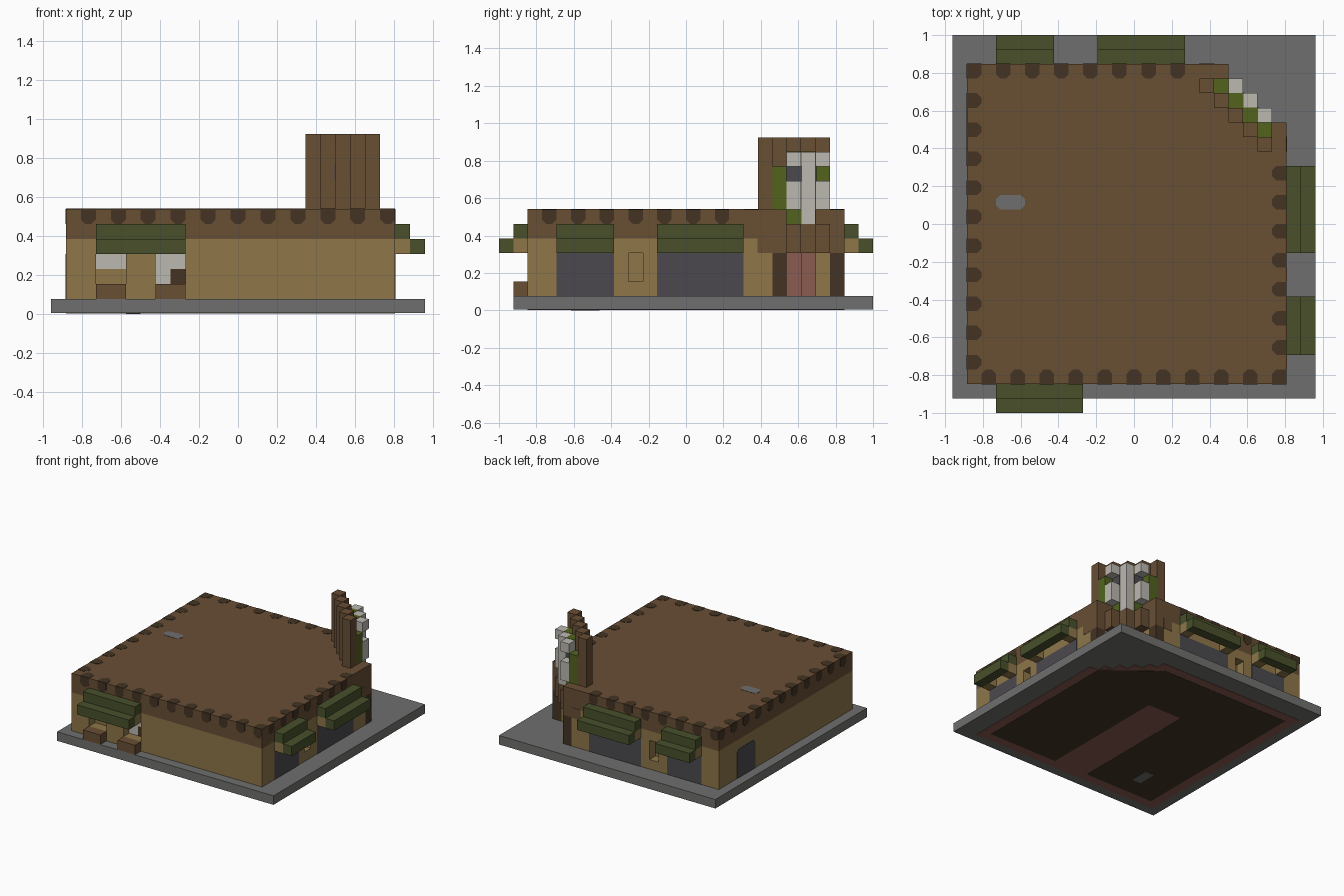
import bpy, bmesh
from mathutils import Vector

cube = bpy.data.objects.get("Cube")
if cube:
    bpy.data.objects.remove(cube, do_unlink=True)

V = 1 / 13      # size of one block
E = 0.03        # plate thickness in blocks


def material(name, rgb):
    lin = [((c / 255 + 0.055) / 1.055) ** 2.4 for c in rgb] + [1]
    m = bpy.data.materials.new(name)
    m.use_nodes = True
    m.diffuse_color = lin
    m.node_tree.nodes["Principled BSDF"].inputs["Base Color"].default_value = lin
    return m


GREY = material("paving grey", (112, 111, 110))
TAN = material("wall tan", (142, 118, 73))
BROWN = material("roof brown", (104, 78, 52))
DARK = material("dark wood", (68, 52, 36))
AWNING = material("awning green", (72, 80, 42))
LEAF = material("bright green", (82, 99, 31))
WHITE = material("off white", (188, 184, 177))
GLASS = material("dark glass", (75, 73, 78))
PINK = material("dusty pink", (139, 92, 80))


def solids(name, parts, mat):
    """One object from several (polygon, extrusion) pairs in block units."""
    bm = bmesh.new()
    for pts, vec in parts:
        face = bm.faces.new([bm.verts.new(p) for p in pts])
        ext = bmesh.ops.extrude_face_region(bm, geom=[face], use_keep_orig=True)
        moved = [g for g in ext["geom"] if isinstance(g, bmesh.types.BMVert)]
        bmesh.ops.translate(bm, verts=moved, vec=Vector(vec))
    bmesh.ops.recalc_face_normals(bm, faces=bm.faces)
    for v in bm.verts:
        v.co = ((v.co.x - 12.5) * V, (v.co.y - 13) * V, v.co.z * V)
    mesh = bpy.data.meshes.new(name)
    bm.to_mesh(mesh)
    bm.free()
    mesh.materials.append(mat)
    obj = bpy.data.objects.new(name, mesh)
    bpy.context.collection.objects.link(obj)
    return obj


def prism(pts, k0, k1):
    return [(x, y, k0) for x, y in pts], (0, 0, k1 - k0)


def box(i0, i1, j0, j1, k0, k1, e=0):
    i0, i1 = sorted((i0, i1))
    j0, j1 = sorted((j0, j1))
    i0, j0, k0, i1, j1, k1 = i0 - e, j0 - e, k0 - e, i1 + e, j1 + e, k1 + e
    return prism([(i0, j0), (i1, j0), (i1, j1), (i0, j1)], k0, k1)


def column(i, j, k0, k1, e=0):
    return box(i, i + 1, j, j + 1, k0, k1, e)


def pair(i, j, k0, k1, e=0):
    """A column and its twin across the diagonal corner."""
    return [column(i, j, k0, k1, e), column(j - 1, i + 1, k0, k1, e)]


def footprint(s):
    """Square plan with one stepped corner."""
    pts = [(1, 2), (23, 2)]
    for i in range(22, s - 24, -1):
        pts += [(i + 1, s - i + 1), (i, s - i + 1)]
    return pts + [(s - 23, 24), (1, 24)]


# Paving slab and floor pattern underneath
solids("paving_slab", [box(0, 25, 1, 26, 0.06, 1)], GREY)
solids("floor_underside", [prism(footprint(40), E, 0.1)], PINK)
carpet = [(2, 3), (10, 3), (10, 17), (14, 17), (14, 3), (22, 3),
          (22, 19), (17, 23), (2, 23)]
solids("floor_carpet", [prism(carpet, 0.01, 0.1)], DARK)
solids("floor_patch", [box(5, 6, 5, 7, 0, 0.1)], GREY)

# Walls with cut niches and serving hatches
walls = solids("walls", [prism(footprint(40), 1, 5)], TAN)
cutter = solids("niche_cutter", [box(22, 24, 9, 10, 2, 4), box(8, 9, 23, 25, 2, 4),
                                 box(3, 5, 1, 3, 2, 4), box(7, 9, 1, 3, 2, 4)], TAN)
cutter.hide_render = True
cut = walls.modifiers.new("niches", 'BOOLEAN')
cut.operation = 'DIFFERENCE'
cut.solver = 'EXACT'
cut.object = cutter
bpy.context.view_layer.objects.active = walls
bpy.ops.object.modifier_apply(modifier=cut.name)
bpy.data.objects.remove(cutter, do_unlink=True)

# Serving hatches: backs, counters
solids("hatch_back_panels", [box(3, 5, 2.9, 3.1, 3, 4), box(7, 9, 2.9, 3.1, 3, 4),
                             box(7, 8, 2.9, 3.1, 2, 3)], WHITE)
solids("hatch_dark_panel", [box(8, 9, 2.9, 3.1, 2, 3)], DARK)
solids("hatch_counters", [box(a, a + 2, 1, 2, 1, 2) for a in (3, 7)], BROWN)

# Roof band
solids("roof_lower_band", [prism(footprint(41), 5, 6)], BROWN)
solids("roof_upper_band", [prism(footprint(40), 6, 7)] + pair(22, 19, 6, 7), BROWN)
patch = [(3.3, 14), (4.7, 14), (5, 14.3), (5, 14.7), (4.7, 15), (3.3, 15),
         (3, 14.7), (3, 14.3)]
solids("roof_patch", [prism(patch, 7, 7 + E)], GREY)

# Corner entrance
solids("entrance_lintel", pair(21, 20, 4, 5) + pair(22, 19, 4, 5)
       + [column(20, 21, 4, 5)] + pair(22, 18, 4, 5, E), BROWN)
solids("entrance_posts", pair(22, 19, 1, 4), DARK)
solids("entrance_door", pair(20, 20, 1, 4, E), PINK)

# Corner sign
solids("sign_pillars", [column(17 + n, 22 - n, 7, 12) for n in range(5)], BROWN)
solids("sign_backing", pair(20, 20, 6, 11, E) + pair(21, 19, 7, 10), LEAF)
solids("sign_eyes", pair(20, 20, 9, 10, 2 * E), GLASS)
solids("sign_face", [column(20, 21, 6, 11)] + pair(21, 20, 7, 9)
       + pair(21, 20, 10, 11), WHITE)

# Sides: maps (position along the wall, distance outward) to plan coordinates
SIDES = {
    "front": lambda c, out: (c, 2 - out),
    "back": lambda c, out: (c, 24 + out),
    "left": lambda c, out: (23 + out, c),
    "right": lambda c, out: (1 - out, c),
}


def wall_box(side, c0, c1, o0, o1, k0, k1):
    (x0, y0), (x1, y1) = SIDES[side](c0, o0), SIDES[side](c1, o1)
    return box(x0, x1, y0, y1, k0, k1)


# Stepped awnings with end brackets, and glazing below
for side, a, b, glazed in (("front", 3, 9, False), ("left", 4, 8, True), ("left", 11, 17, True),
                           ("back", 3, 7, True), ("back", 10, 16, True)):
    tag = f"{side}_{a}"
    solids("awning_" + tag, [wall_box(side, a, b, 0, 1, 5, 6),
                             wall_box(side, a, b, 1, 2, 4, 5)], AWNING)
    solids("awning_brackets_" + tag, [wall_box(side, a, a + 1, 0, 1, 4, 5),
                                      wall_box(side, b - 1, b, 0, 1, 4, 5)], TAN)
    if glazed:
        solids("window_" + tag, [wall_box(side, a, b, -E, E, 1, 4)], GLASS)

# Plain door with clipped top corners
door = [(18, 1), (21, 1), (21, 3.7), (20.7, 4), (18.3, 4), (18, 3.7)]
solids("side_door", [([(1, y, z) for y, z in door], (-E, 0, 0))], GLASS)

# Beam ends showing along the roof edge, on the top and on the wall face
TAB = [(0, 0), (1, 0), (1, 0.7), (0.7, 1), (0.3, 1), (0, 0.7)]
for side, top_cells, face_cells in (
        ("front", range(2, 23, 2), range(2, 23, 2)),
        ("right", range(3, 24, 2), range(3, 24, 2)),
        ("back", range(1, 17, 2), range(1, 17, 2)),
        ("left", range(2, 18, 2), range(3, 17, 2))):
    at = SIDES[side]
    outward = Vector(at(0, E)) - Vector(at(0, 0))
    tabs = [([(*at(c + t, -d), 7) for t, d in TAB], (0, 0, E)) for c in top_cells]
    tabs += [([(*at(c + t, 0), 7 - d) for t, d in TAB], (*outward, 0)) for c in face_cells]
    solids("beam_ends_" + side, tabs, DARK)
